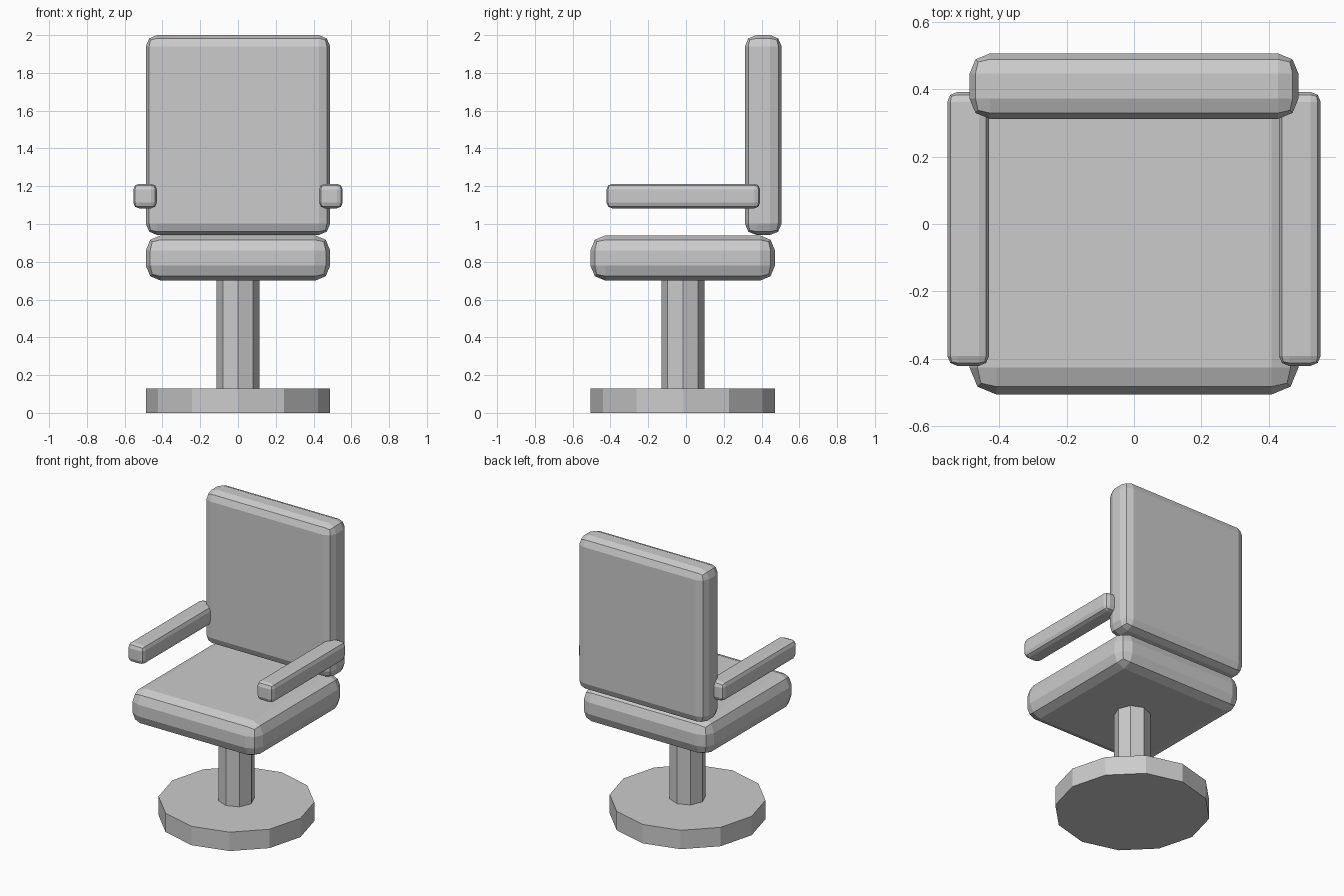
import bpy
import bmesh
from mathutils import Matrix, Vector

cube = bpy.data.objects.get("Cube")
if cube:
    bpy.data.objects.remove(cube, do_unlink=True)

grey = bpy.data.materials.new("plain_grey")
grey.use_nodes = True
colour = (0.6, 0.6, 0.6, 1.0)
grey.diffuse_color = colour
grey.node_tree.nodes["Principled BSDF"].inputs["Base Color"].default_value = colour


def finish(name, bm):
    mesh = bpy.data.meshes.new(name)
    bm.to_mesh(mesh)
    bm.free()
    mesh.materials.append(grey)
    obj = bpy.data.objects.new(name, mesh)
    bpy.context.collection.objects.link(obj)
    return obj


def cushion(name, low, high, bevel):
    """Box between two corners, with edges rounded in two flat steps."""
    low, high = Vector(low), Vector(high)
    bm = bmesh.new()
    bmesh.ops.create_cube(bm, size=1)
    bmesh.ops.scale(bm, vec=high - low, verts=bm.verts)
    bmesh.ops.translate(bm, vec=(low + high) / 2, verts=bm.verts)
    obj = finish(name, bm)
    mod = obj.modifiers.new("rounded_edges", 'BEVEL')
    mod.width = bevel
    mod.segments = 2
    return obj


def prism(name, sides, radius, bottom, top):
    """Upright faceted cylinder on the pedestal axis."""
    bm = bmesh.new()
    centre = Matrix.Translation((0, -0.017, (bottom + top) / 2))
    bmesh.ops.create_cone(bm, cap_ends=True, segments=sides, radius1=radius,
                          radius2=radius, depth=top - bottom, matrix=centre)
    return finish(name, bm)


# Pedestal
prism("base", 12, 0.488, 0, 0.13)
prism("column", 8, 0.114, 0.13, 0.71)

# Padded seat and backrest
cushion("seat", (-0.488, -0.506, 0.70), (0.488, 0.471, 0.94), 0.08)
cushion("backrest", (-0.488, 0.312, 0.942), (0.488, 0.506, 2.0), 0.06)

# Armrests
for name, side in (("left_armrest", 1), ("right_armrest", -1)):
    inner, outer = sorted((side * 0.43, side * 0.554))
    cushion(name, (inner, -0.421, 1.083), (outer, 0.392, 1.213), 0.03)
